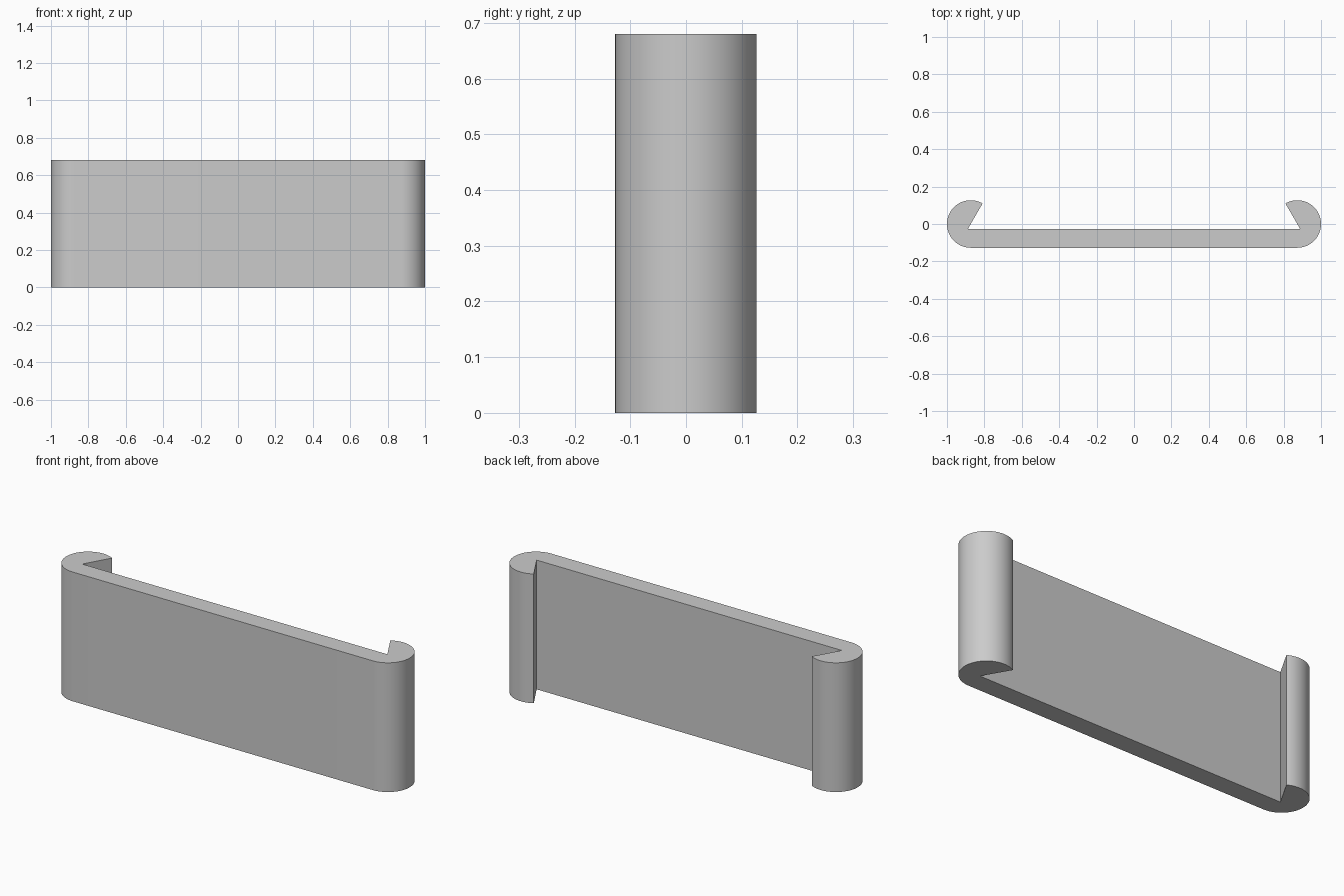
import bpy
import bmesh
from math import cos, sin, radians

cube = bpy.data.objects.get("Cube")
if cube:
    bpy.data.objects.remove(cube, do_unlink=True)

HEIGHT = 0.68
RADIUS = 0.127
CENTRE = 1 - RADIUS       # x of each hook's round centre
INNER = -0.027            # back face of the plate
STEPS = 40

grey = bpy.data.materials.new("plain_grey")
grey.use_nodes = True
colour = (0.6, 0.6, 0.6, 1)
grey.diffuse_color = colour
grey.node_tree.nodes["Principled BSDF"].inputs["Base Color"].default_value = colour

# Half outline: rounded hook from the plate's front to the lip, then the inner corner
half = []
for i in range(STEPS + 1):
    a = radians(-90 + 210 * i / STEPS)
    half.append((CENTRE + RADIUS * cos(a), RADIUS * sin(a)))
half.append((CENTRE - INNER * cos(radians(60)) / sin(radians(60)), INNER))
outline = half + [(-x, y) for x, y in reversed(half)]

# Extrude the closed outline upwards
bm = bmesh.new()
base = bm.faces.new([bm.verts.new((x, y, 0)) for x, y in outline])
top = bmesh.ops.extrude_face_region(bm, geom=[base], use_keep_orig=True)
raised = [v for v in top["geom"] if isinstance(v, bmesh.types.BMVert)]
bmesh.ops.translate(bm, verts=raised, vec=(0, 0, HEIGHT))
bmesh.ops.recalc_face_normals(bm, faces=bm.faces)

mesh = bpy.data.meshes.new("hooked_plate")
bm.to_mesh(mesh)
bm.free()
mesh.materials.append(grey)
plate = bpy.data.objects.new("hooked_plate", mesh)
bpy.context.collection.objects.link(plate)

# Smooth hooks with sharp rims
bpy.ops.object.select_all(action="DESELECT")
plate.select_set(True)
bpy.context.view_layer.objects.active = plate
bpy.ops.object.shade_smooth_by_angle(angle=radians(30))
